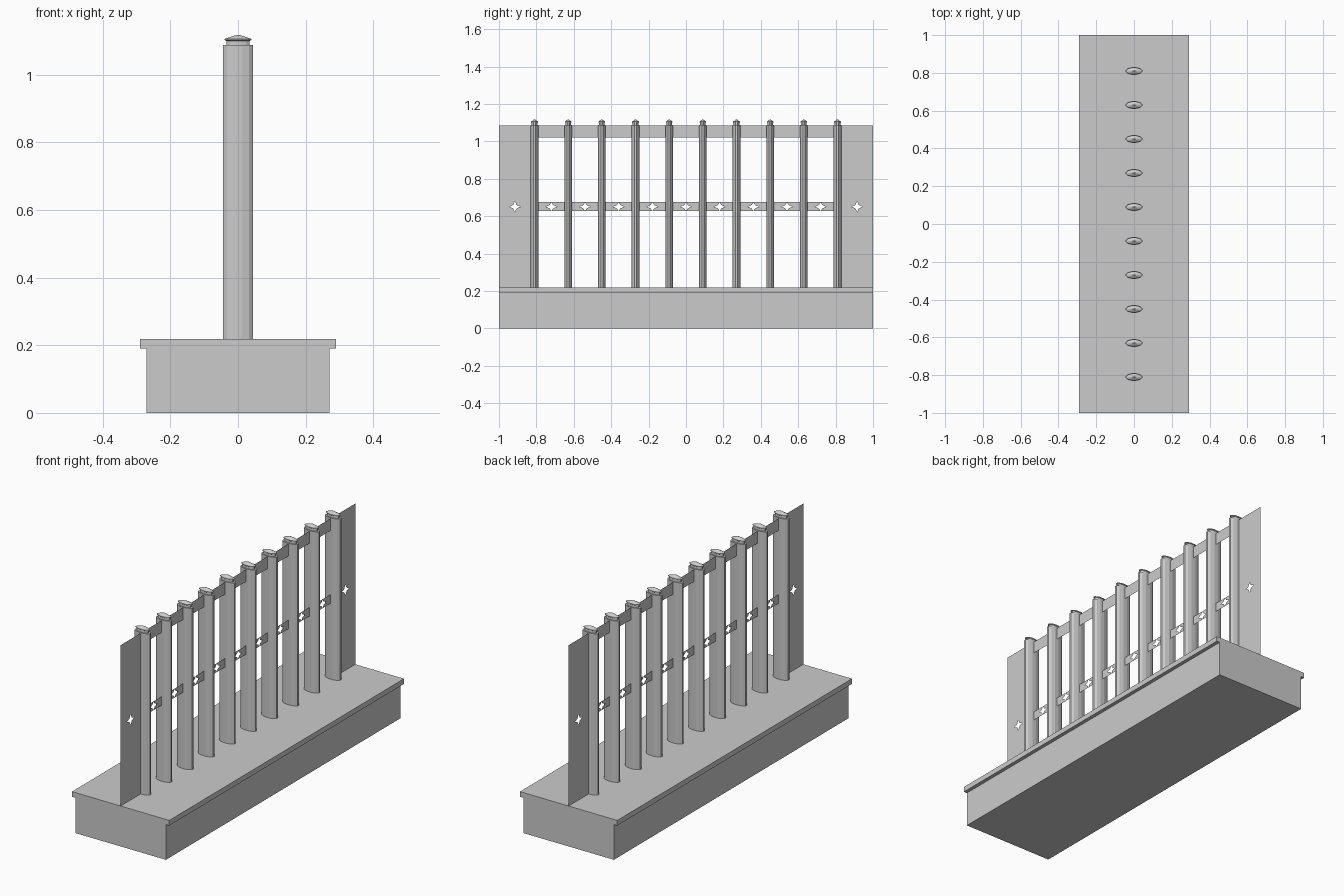
import bpy, bmesh
from math import cos, sin, radians

old = bpy.data.objects.get("Cube")
if old:
    bpy.data.objects.remove(old, do_unlink=True)

GREY = (0.6, 0.6, 0.6, 1)
stone = bpy.data.materials.new("plain grey")
stone.use_nodes = True
stone.diffuse_color = GREY
stone.node_tree.nodes["Principled BSDF"].inputs["Base Color"].default_value = GREY


def finish(name, bm, fix_normals=True):
    if fix_normals:
        bmesh.ops.recalc_face_normals(bm, faces=bm.faces)
    mesh = bpy.data.meshes.new(name)
    bm.to_mesh(mesh)
    bm.free()
    mesh.materials.append(stone)
    obj = bpy.data.objects.new(name, mesh)
    bpy.context.collection.objects.link(obj)
    return obj


def loft(bm, rings):
    """Skin a list of closed rings and cap both ends."""
    loops = [[bm.verts.new(p) for p in ring] for ring in rings]
    n = len(loops[0])
    for a, b in zip(loops, loops[1:]):
        for i in range(n):
            j = (i + 1) % n
            bm.faces.new((a[i], a[j], b[j], b[i]))
    bm.faces.new(loops[0][::-1])
    bm.faces.new(loops[-1])


# Base: a block with an overhanging lip along both long sides
half = [(0.27, 0), (0.27, 0.19), (0.29, 0.19), (0.29, 0.218)]
section = half + [(-x, z) for x, z in reversed(half)]
bm = bmesh.new()
loft(bm, [[(x, y, z) for x, z in section] for y in (-1, 1)])
finish("base", bm)

# Posts: flattened twelve-sided columns with a neck and a pointed cap
PITCH = 0.18
END = PITCH * 4.5
profile = [(0.21, 1), (1.088, 1), (1.088, 0.76), (1.1, 0.76),
           (1.102, 0.88), (1.106, 0.88), (1.118, 0.08)]
angles = [radians(15 + 30 * i) for i in range(12)]
for k in range(10):
    y0 = -END + k * PITCH
    bm = bmesh.new()
    loft(bm, [[(0.0466 * s * cos(a), y0 + 0.021 * s * sin(a), z) for a in angles]
              for z, s in profile])
    finish(f"post_{k + 1}", bm)


# Thin sheet panel running through the posts
def plate(bm, y0, y1, z0, z1):
    bm.faces.new([bm.verts.new((0, y, z))
                  for y, z in ((y0, z0), (y1, z0), (y1, z1), (y0, z1))])


def star_plate(bm, yc, zc, hy, hz):
    """Rectangle with a four-pointed star opening."""
    outer, inner = [], []
    tip_z = min(0.03, hz - 0.0008)
    for u, v in ((1, 0), (1, 1), (0, 1), (-1, 1), (-1, 0), (-1, -1), (0, -1), (1, -1)):
        ty, tz = (0.009, 0.009) if u and v else (0.03, tip_z)
        outer.append(bm.verts.new((0, yc + u * hy, zc + v * hz)))
        inner.append(bm.verts.new((0, yc + u * ty, zc + v * tz)))
    for i in range(8):
        j = (i + 1) % 8
        bm.faces.new((outer[i], outer[j], inner[j], inner[i]))


STAR_Z = 0.651
TOP = 1.085

bm = bmesh.new()
plate(bm, -END, END, 1.02, TOP)
finish("top_rail", bm, False)

bm = bmesh.new()
for k in range(9):
    star_plate(bm, (k - 4) * PITCH, STAR_Z, PITCH / 2, 0.024)
finish("middle_rail", bm, False)

for name, side in (("back", 1), ("front", -1)):
    bm = bmesh.new()
    y0, y1 = sorted((side * END, side))
    plate(bm, y0, y1, 0.21, STAR_Z - 0.05)
    star_plate(bm, side * 0.915, STAR_Z, 0.04, 0.05)
    plate(bm, y0, side * 0.915 - 0.04, STAR_Z - 0.05, STAR_Z + 0.05)
    plate(bm, side * 0.915 + 0.04, y1, STAR_Z - 0.05, STAR_Z + 0.05)
    plate(bm, y0, y1, STAR_Z + 0.05, TOP)
    finish(f"{name}_end_panel", bm, False)
